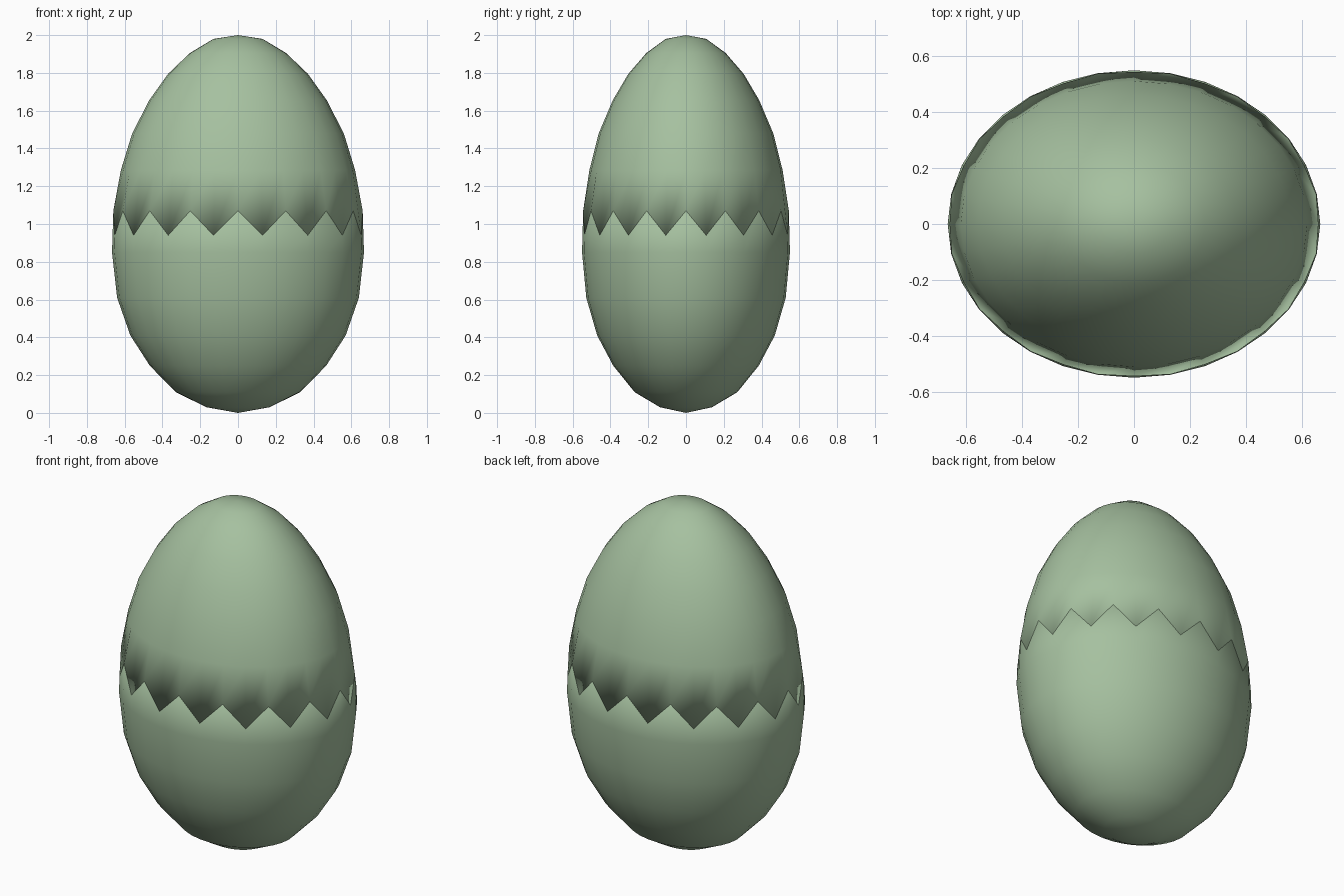
import bpy
import bmesh
from math import cos, sin, pi

default = bpy.data.objects.get("Cube")
if default:
    bpy.data.objects.remove(default, do_unlink=True)

SIDES = 32
DEPTH = 0.825          # y radius relative to x radius

# One flat colour
green = bpy.data.materials.new("soft_green")
green.use_nodes = True
colour = (0.38, 0.53, 0.35, 1)
green.diffuse_color = colour
bsdf = next(n for n in green.node_tree.nodes if n.type == 'BSDF_PRINCIPLED')
bsdf.inputs["Base Color"].default_value = colour
bsdf.inputs["Roughness"].default_value = 0.8

# Egg outline as (radius, height), from each pole toward the crack
UPPER = [(0.13, 1.98), (0.255, 1.905), (0.37, 1.795), (0.47, 1.655),
         (0.56, 1.48), (0.62, 1.285)]
LOWER = [(0.167, 0.03), (0.33, 0.11), (0.467, 0.25), (0.57, 0.41),
         (0.64, 0.61), (0.667, 0.85)]
# Zigzag crack: alternating peak and dip
CRACK = [(0.66, 1.07), (0.665, 0.94)]


def ring(bm, points, scale=1.0, rise=0.0):
    """Ring of vertices whose points repeat around the egg."""
    verts = []
    for i in range(SIDES):
        r, z = points[i % len(points)]
        a = 2 * pi * i / SIDES
        verts.append(bm.verts.new((r * scale * cos(a),
                                   r * scale * DEPTH * sin(a), z + rise)))
    return verts


def bridge(bm, low, high):
    """Join two rings with triangles, all diagonals leaning the same way."""
    for i in range(SIDES):
        j = (i + 1) % SIDES
        bm.faces.new((low[i], low[j], high[j]))
        bm.faces.new((low[i], high[j], high[i]))


def shell(name, outline, pole_z, is_top, lip_rise):
    bm = bmesh.new()
    pole = bm.verts.new((0, 0, pole_z))
    rings = [ring(bm, [p]) for p in outline] + [ring(bm, CRACK)]
    for i in range(SIDES):
        a, b = rings[0][i], rings[0][(i + 1) % SIDES]
        bm.faces.new((a, b, pole) if is_top else (b, a, pole))
    for outer, inner in zip(rings, rings[1:]):
        if is_top:
            bridge(bm, inner, outer)
        else:
            bridge(bm, outer, inner)
    # Lip tucked inside the egg along the crack
    lip = ring(bm, CRACK, 0.93, lip_rise)
    if is_top:
        bridge(bm, lip, rings[-1])
    else:
        bridge(bm, rings[-1], lip)
    for f in bm.faces:
        f.smooth = True
    mesh = bpy.data.meshes.new(name)
    bm.to_mesh(mesh)
    bm.free()
    mesh.materials.append(green)
    obj = bpy.data.objects.new(name, mesh)
    bpy.context.collection.objects.link(obj)
    return obj


shell("upper_shell", UPPER, 2.0, True, 0.0)
shell("lower_shell", LOWER, 0.0, False, 0.04)
